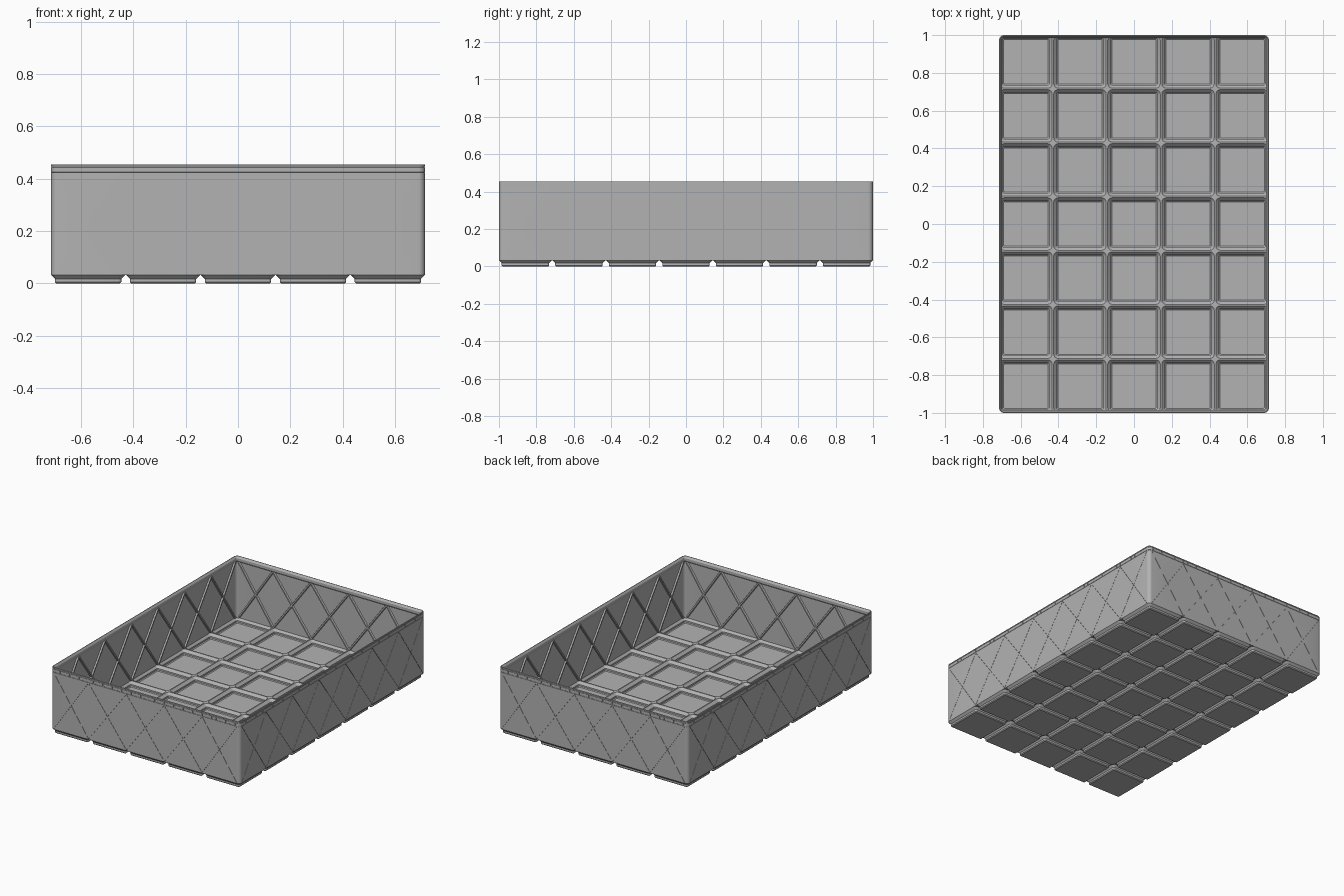
import bpy, bmesh, math

if "Cube" in bpy.data.objects:
    bpy.data.objects.remove(bpy.data.objects["Cube"])

MM = 2 / 293.5                     # one millimetre in scene units
PITCH = 42 * MM
NX, NY = 5, 7
HX, HY = (NX * 42 - .5) / 2 * MM, 1.0
Z_FLOOR, Z_TOP = 4.75 * MM, .455
T = .004                           # shell thickness

grey = bpy.data.materials.new("grey plastic")
grey.diffuse_color = (.45, .45, .45, 1)
grey.use_nodes = True
grey.node_tree.nodes["Principled BSDF"].inputs["Base Color"].default_value = grey.diffuse_color


def finish(bm, name, smooth=True):
    bmesh.ops.remove_doubles(bm, verts=bm.verts, dist=1e-6)
    bmesh.ops.recalc_face_normals(bm, faces=bm.faces)
    me = bpy.data.meshes.new(name)
    bm.to_mesh(me)
    bm.free()
    me.materials.append(grey)
    ob = bpy.data.objects.new(name, me)
    bpy.context.collection.objects.link(ob)
    if smooth:
        shade(ob)
    return ob


def shade(ob):
    bpy.ops.object.select_all(action='DESELECT')
    ob.select_set(True)
    bpy.context.view_layer.objects.active = ob
    bpy.ops.object.shade_smooth_by_angle(angle=math.radians(30))


def outline(hx, hy, r, z, cx=0, cy=0, seg=5):
    """Rounded rectangle points, counter-clockwise."""
    pts = []
    for k, (sx, sy) in enumerate(((1, 1), (-1, 1), (-1, -1), (1, -1))):
        for i in range(seg + 1):
            a = (k + i / seg) * math.pi / 2
            pts.append((cx + sx * (hx - r) + r * math.cos(a),
                        cy + sy * (hy - r) + r * math.sin(a), z))
    return pts


def loft(bm, outlines, closed=False, cap=False):
    rings = [[bm.verts.new(p) for p in o] for o in outlines]
    if cap:
        bm.faces.new(rings[0])
    for a, b in zip(rings, rings[1:] + (rings[:1] if closed else [])):
        for i in range(len(a)):
            j = (i + 1) % len(a)
            bm.faces.new((a[i], a[j], b[j], b[i]))


# Base: hollow stepped feet joined by a thin web
def web(pts, cx, cy, z):
    """Outer edge of the web round one cell, kept inside the tray outline."""
    out = []
    for x, y, _ in pts:
        ex = cx + math.copysign(PITCH / 2, x - cx)
        ey = cy + math.copysign(PITCH / 2, y - cy)
        if abs(ex) > HX and abs(ey) > HY:
            out.append((x, y, z))
        else:
            out.append((max(-HX, min(HX, ex)), max(-HY, min(HY, ey)), z))
    return out


outer = ((17.8, .8, 0), (18.6, 1.6, .8), (18.6, 1.6, 2.6), (20.75, 3.75, 4.75))
inner = ((17.2, .7, .6), (18.0, 1.2, 1.3), (18.0, 1.2, 2.85), (20.4, 3.4, 5.25))
bm = bmesh.new()
for ix in range(NX):
    for iy in range(NY):
        cx = (ix - (NX - 1) / 2) * PITCH
        cy = (iy - (NY - 1) / 2) * PITCH
        for prof in (outer, inner):
            rings = [outline(h * MM, h * MM, r * MM, z * MM, cx, cy) for h, r, z in prof]
            rings.append(web(rings[-1], cx, cy, prof[-1][2] * MM))
            tmp = bmesh.new()
            loft(tmp, rings, cap=True)
            bmesh.ops.remove_doubles(tmp, verts=tmp.verts, dist=1e-6)
            bmesh.ops.recalc_face_normals(tmp, faces=tmp.faces)
            up = min(tmp.faces, key=lambda f: f.calc_center_median().z)
            up.normal_update()
            if (up.normal.z > 0) != (prof is inner):
                bmesh.ops.reverse_faces(tmp, faces=tmp.faces)
            me = bpy.data.meshes.new("cell")
            tmp.to_mesh(me)
            tmp.free()
            bm.from_mesh(me)
            bpy.data.meshes.remove(me)
me = bpy.data.meshes.new("base")
bm.to_mesh(me)
bm.free()
me.materials.append(grey)
base = bpy.data.objects.new("base", me)
bpy.context.collection.objects.link(base)
shade(base)

# Wall: thin straight side with a thickened lip and two fine grooves round it
wall_profile = [(0, Z_FLOOR), (0, .421), (.0015, .422), (.0015, .424), (0, .425),
                (0, .443), (.0015, .444), (.0015, .446), (0, .447),
                (0, .453), (.002, Z_TOP), (.005, Z_TOP),
                (.014, .442), (.014, .426), (.005, .412), (.005, Z_FLOOR)]
bm = bmesh.new()
loft(bm, [outline(HX - d, HY - d, 3.75 * MM - d, z, seg=8) for d, z in wall_profile],
     closed=True)
wall = finish(bm, "wall", smooth=False)


# Slanted bars on the four sides, used for ribs and for the fine slits
def bar(bm, side, u0, z0, u1, z1, w, d0, d1, taper=1):
    verts = []
    for d, k in ((d0, 1), (d1, taper)):
        for u, z in ((u0 - w * k, z0), (u0 + w * k, z0), (u1 + w * k, z1), (u1 - w * k, z1)):
            p = {0: (u, -HY + d), 1: (u, HY - d), 2: (-HX + d, u), 3: (HX - d, u)}[side]
            verts.append(bm.verts.new((*p, z)))
    for f in ((0, 1, 2, 3), (4, 5, 6, 7), (0, 1, 5, 4), (1, 2, 6, 5), (2, 3, 7, 6), (3, 0, 4, 7)):
        bm.faces.new([verts[i] for i in f])


ribs = bmesh.new()
slits = (bmesh.new(), bmesh.new())
for side in range(4):
    n, half = ((NX, HX), (NX, HX), (NY, HY), (NY, HY))[side]
    for c in range(n):
        a = max(-half + .022, (c - n / 2) * PITCH)
        b = min(half - .022, (c + 1 - n / 2) * PITCH)
        for k, (u0, u1) in enumerate(((a, b), (b, a))):
            bar(ribs, side, u0, .034, u1, .42, .010, .003, .015, .55)
            bar(slits[k], side, u0, .036, u1, .418, .0009, -.01, .003)
    # short upright slits in the lip
    for i in range(1, n * 8):
        u = (i - n * 4) * PITCH / 8
        bar(slits[0], side, u, .4255, u, .4425, .0009, -.01, .003)
finish(ribs, "inner_ribs", smooth=False)

for s in slits:
    cutter = finish(s, "slit_cutter", smooth=False)
    cutter.hide_render = True
    mod = wall.modifiers.new("slits", 'BOOLEAN')
    mod.operation, mod.solver, mod.object = 'DIFFERENCE', 'EXACT', cutter
    bpy.ops.object.select_all(action='DESELECT')
    wall.select_set(True)
    bpy.context.view_layer.objects.active = wall
    bpy.ops.object.modifier_apply(modifier=mod.name)
    bpy.data.objects.remove(cutter)
shade(wall)
